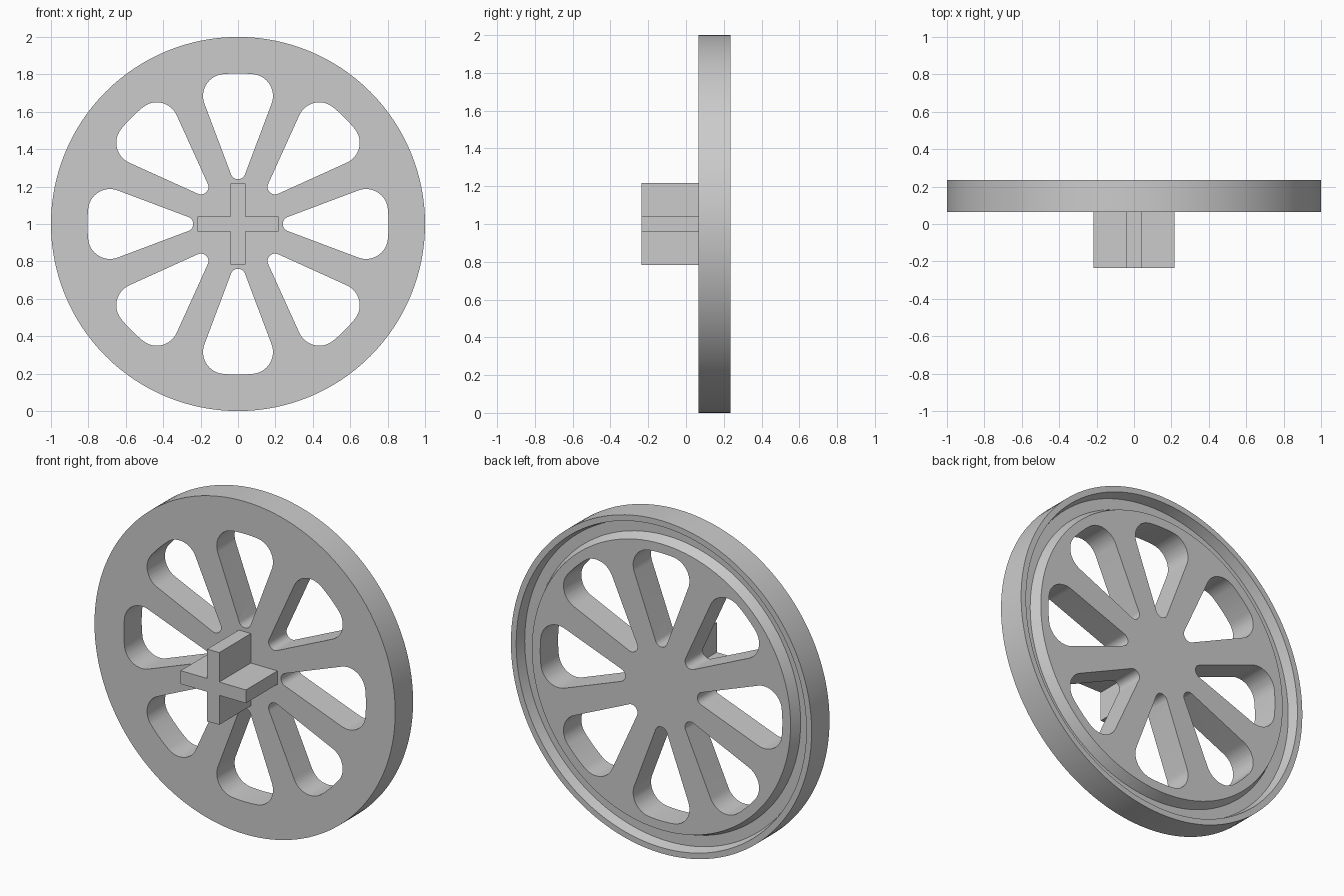
import bpy, bmesh
from math import sin, cos, pi, radians, atan2, hypot
from mathutils import Matrix, Vector

cube = bpy.data.objects.get("Cube")
if cube:
    bpy.data.objects.remove(cube, do_unlink=True)

FRONT, BACK = 0.065, 0.235      # wheel faces along y
SPOKES = 8

grey = bpy.data.materials.new("plain grey")
grey.use_nodes = True
grey.diffuse_color = (0.6, 0.6, 0.6, 1)
grey.node_tree.nodes["Principled BSDF"].inputs["Base Color"].default_value = (0.6, 0.6, 0.6, 1)


def finish(bm, name):
    bmesh.ops.recalc_face_normals(bm, faces=bm.faces)
    mesh = bpy.data.meshes.new(name)
    bm.to_mesh(mesh)
    bm.free()
    mesh.materials.append(grey)
    obj = bpy.data.objects.new(name, mesh)
    bpy.context.collection.objects.link(obj)
    return obj


def prism(bm, outline, y0, y1):
    """Extrude an (x, z) outline along y."""
    face = bm.faces.new([bm.verts.new((x, y0, z)) for x, z in outline])
    new = bmesh.ops.extrude_face_region(bm, geom=[face])["geom"]
    moved = [v for v in new if isinstance(v, bmesh.types.BMVert)]
    bmesh.ops.translate(bm, verts=moved, vec=(0, y1 - y0, 0))


def arc(cx, cz, r, a0, a1, n):
    return [(cx + r * cos(a0 + (a1 - a0) * i / n), cz + r * sin(a0 + (a1 - a0) * i / n))
            for i in range(n + 1)]


# Wheel body: turned profile with a ring groove in the back
bm = bmesh.new()
floor = BACK - 0.06
profile = [(0, FRONT), (1, FRONT), (1, BACK), (0.965, BACK), (0.95, floor),
           (0.885, floor), (0.86, BACK), (0, BACK)]
verts = [bm.verts.new((r, y, 0)) for r, y in profile]
edges = [bm.edges.new(pair) for pair in zip(verts, verts[1:])]
bmesh.ops.spin(bm, geom=verts + edges, cent=(0, 0, 0), axis=(0, 1, 0),
               angle=2 * pi, steps=128, use_merge=True)
bmesh.ops.remove_doubles(bm, verts=bm.verts, dist=1e-5)
bmesh.ops.translate(bm, verts=bm.verts, vec=(0, 0, 1))
wheel = finish(bm, "wheel")

# Rounded wedge openings between the spokes
half = radians(21)
tip_r, tip_z = 0.04, 0.28
big_r, big_x, rim_r = 0.117, 0.07, 0.805
big_z = ((rim_r - big_r) ** 2 - big_x ** 2) ** 0.5
lean = atan2(big_z, big_x)
right = (arc(0, tip_z, tip_r, -pi / 2, -half, 8)
         + arc(big_x, big_z, big_r, -half, lean, 16)
         + arc(0, 0, rim_r, lean, pi / 2, 4)[1:])
outline = right + [(-x, z) for x, z in right[-2:0:-1]]
bm = bmesh.new()
for i in range(SPOKES):
    turn = Matrix.Rotation(2 * pi * i / SPOKES, 2)
    points = [turn @ Vector(p) for p in outline]
    prism(bm, [(p.x, p.y + 1) for p in points], FRONT - 0.1, BACK + 0.1)
cutter = finish(bm, "spoke_opening_cutter")
cutter.hide_render = True

cut = wheel.modifiers.new("openings", "BOOLEAN")
cut.operation = "DIFFERENCE"
cut.solver = "EXACT"
cut.object = cutter
bpy.ops.object.select_all(action="DESELECT")
bpy.context.view_layer.objects.active = wheel
wheel.select_set(True)
bpy.ops.object.modifier_apply(modifier=cut.name)
bpy.data.objects.remove(cutter, do_unlink=True)
bpy.ops.object.shade_smooth_by_angle(angle=radians(25))

# Cross-shaped axle on the front
arm, thick = 0.217, 0.04
corner = [(arm, -thick), (arm, thick), (thick, thick)]
cross = []
for i in range(4):
    turn = Matrix.Rotation(pi / 2 * i, 2)
    cross += [turn @ Vector(p) for p in corner]
bm = bmesh.new()
prism(bm, [(p.x, p.y + 1) for p in cross], -BACK, FRONT)
finish(bm, "cross_axle")
